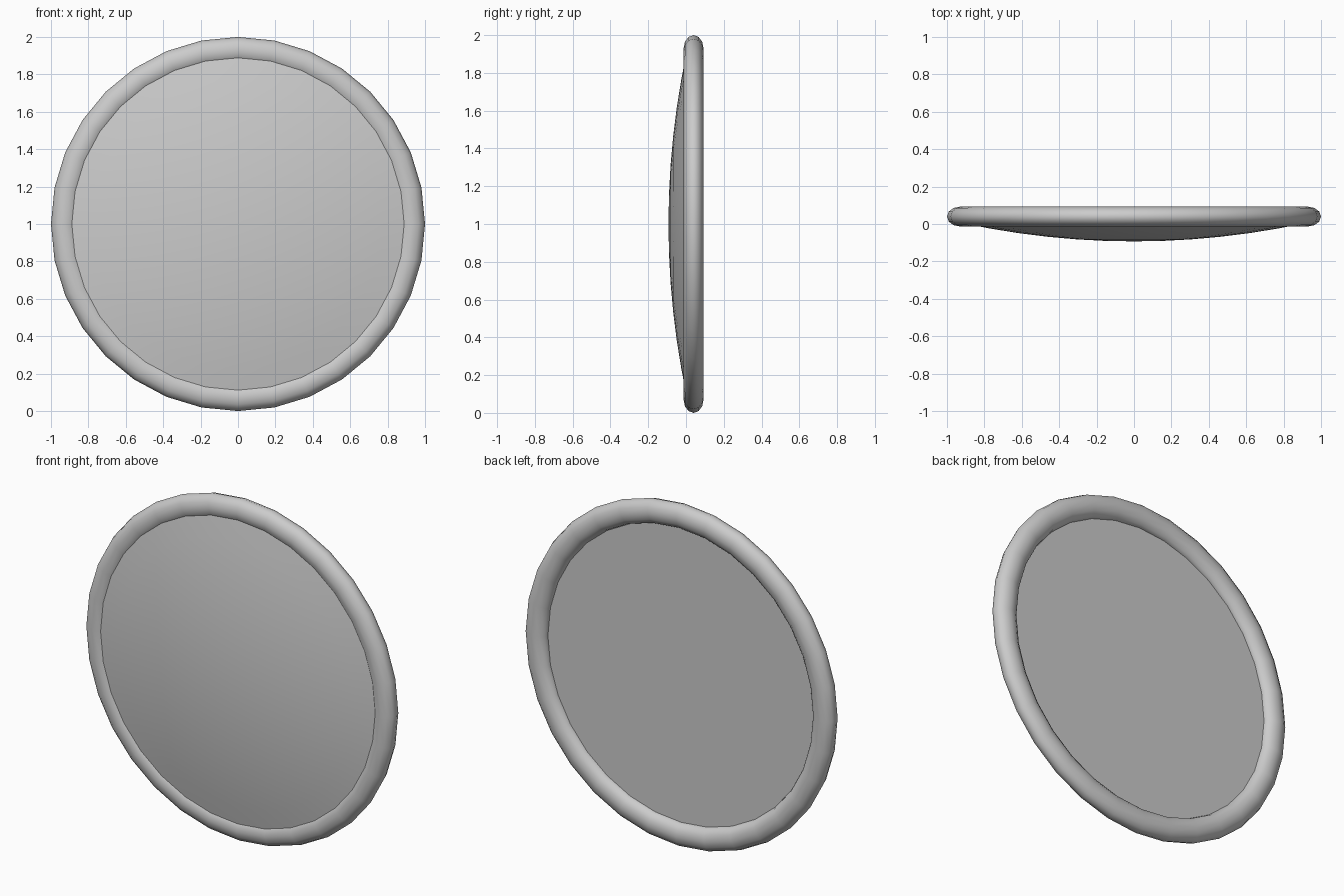
import bpy, bmesh, math
from mathutils import Matrix

if "Cube" in bpy.data.objects:
    bpy.data.objects.remove(bpy.data.objects["Cube"])

SIDES = 32
CENTRE_Z = 1.0
RIM_Y = 0.04
TO_FRONT = Matrix.Rotation(math.radians(90), 4, 'X')   # local z -> -y


def smooth(obj):
    bpy.ops.object.select_all(action='DESELECT')
    obj.select_set(True)
    bpy.context.view_layer.objects.active = obj
    bpy.ops.object.shade_smooth_by_angle(angle=math.radians(40))


# Rim: torus slightly flattened front to back
bpy.ops.mesh.primitive_torus_add(major_segments=SIDES, minor_segments=12,
                                 major_radius=0.93, minor_radius=0.07)
rim = bpy.context.object
rim.name = "rim"
rim.data.transform(TO_FRONT @ Matrix.Diagonal((1, 1, 0.053 / 0.07, 1)))
rim.location = (0, RIM_Y, CENTRE_Z)
smooth(rim)

# Domed front panel: shallow cap spun around the y axis
bm = bmesh.new()
profile = [(0.93 * i / 6, -0.093 + 0.116 * (0.93 * i / 6) ** 2) for i in range(7)]
verts = [bm.verts.new((r, y, 0)) for r, y in profile]
edges = [bm.edges.new(pair) for pair in zip(verts, verts[1:])]
bmesh.ops.spin(bm, geom=verts + edges, cent=(0, 0, 0), axis=(0, 1, 0),
               angle=2 * math.pi, steps=SIDES)
bmesh.ops.remove_doubles(bm, verts=bm.verts, dist=1e-4)
bmesh.ops.recalc_face_normals(bm, faces=bm.faces)
bm.faces.ensure_lookup_table()
if bm.faces[0].normal.y > 0:
    bmesh.ops.reverse_faces(bm, faces=bm.faces)
mesh = bpy.data.meshes.new("front_dome")
bm.to_mesh(mesh)
bm.free()
dome = bpy.data.objects.new("front_dome", mesh)
bpy.context.collection.objects.link(dome)
dome.location.z = CENTRE_Z
smooth(dome)

# Flat back panel closing the ring
bpy.ops.mesh.primitive_circle_add(vertices=SIDES, radius=0.93, fill_type='NGON')
back = bpy.context.object
back.name = "back_panel"
back.data.transform(Matrix.Rotation(math.radians(-90), 4, 'X'))
back.location = (0, 0.045, CENTRE_Z)
